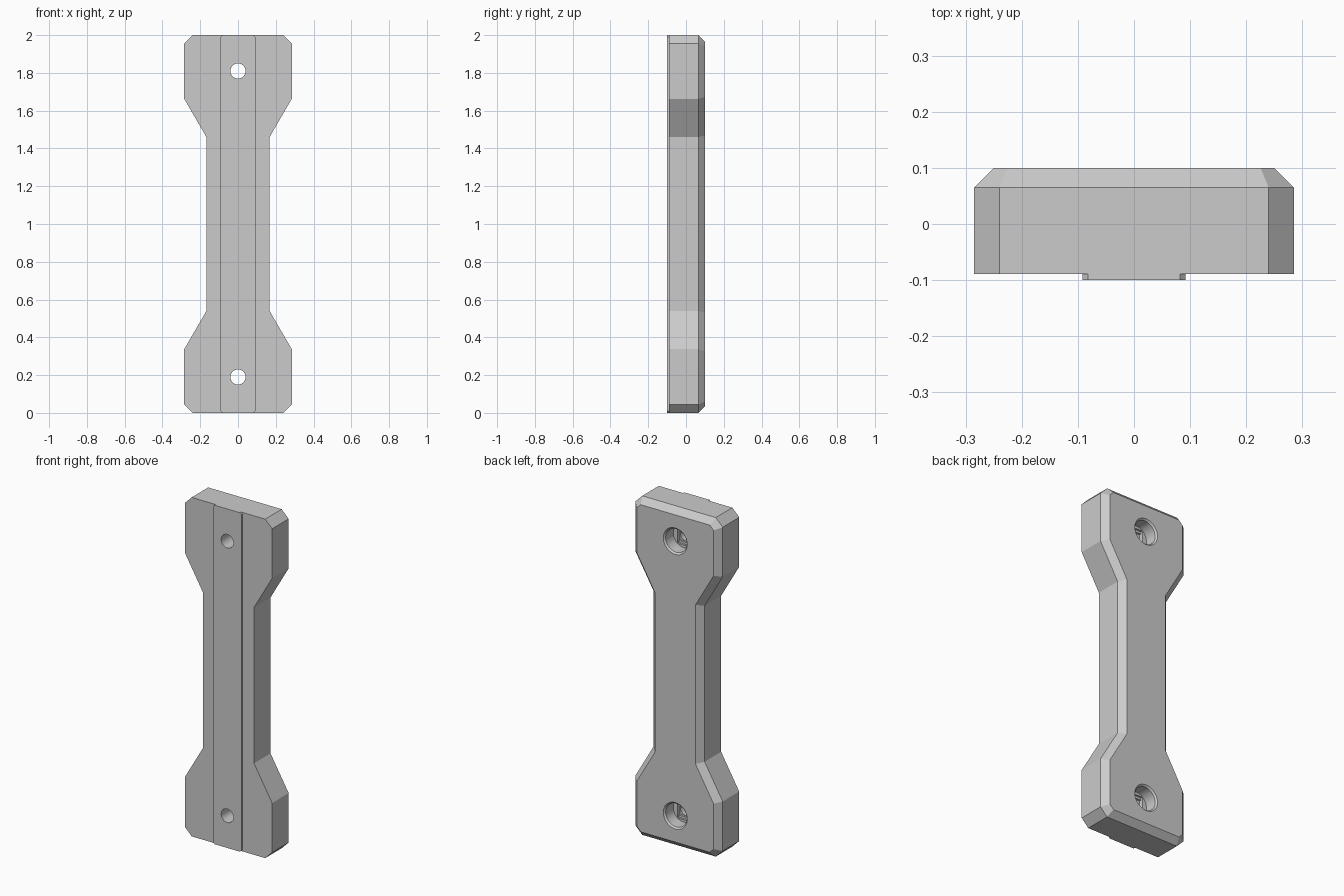
import bpy, bmesh, math
from mathutils import Matrix

cube = bpy.data.objects.get("Cube")
if cube:
    bpy.data.objects.remove(cube, do_unlink=True)

grey = bpy.data.materials.new("plain grey")
grey.use_nodes = True
colour = (0.6, 0.6, 0.6, 1)
grey.diffuse_color = colour
grey.node_tree.nodes["Principled BSDF"].inputs["Base Color"].default_value = colour


def finish(name, bm):
    bmesh.ops.recalc_face_normals(bm, faces=bm.faces)
    mesh = bpy.data.meshes.new(name)
    bm.to_mesh(mesh)
    bm.free()
    mesh.materials.append(grey)
    ob = bpy.data.objects.new(name, mesh)
    bpy.context.collection.objects.link(ob)
    return ob


def plate(name, quarter, front, back, chamfer=0):
    """Extrude a doubly symmetric outline along y, optionally bevelling the back rim."""
    right = quarter + [(x, 2 - z) for x, z in reversed(quarter)]
    outline = right + [(-x, z) for x, z in reversed(right)]
    bm = bmesh.new()
    cap = bm.faces.new([bm.verts.new((x, front, z)) for x, z in outline])
    ext = bmesh.ops.extrude_face_region(bm, geom=[cap])["geom"]
    for v in (g for g in ext if isinstance(g, bmesh.types.BMVert)):
        v.co.y = back - chamfer
    bmesh.ops.recalc_face_normals(bm, faces=bm.faces)
    if chamfer:
        face = next(g for g in ext if isinstance(g, bmesh.types.BMFace))
        bmesh.ops.inset_region(bm, faces=[face], thickness=chamfer, use_even_offset=True)
        for v in face.verts:
            v.co.y = back
    return finish(name, bm)


def round_cutter(z, front, back, r_front, r_back):
    bm = bmesh.new()
    bmesh.ops.create_cone(bm, cap_ends=True, segments=48, radius1=r_back,
                          radius2=r_front, depth=back - front)
    bm.transform(Matrix.Translation((0, (front + back) / 2, z))
                 @ Matrix.Rotation(math.pi / 2, 4, 'X'))
    return finish("hole_cutter", bm)


def box_cutter(z, width, height, front, back):
    bm = bmesh.new()
    bmesh.ops.create_cube(bm, size=1)
    bm.transform(Matrix.Translation((0, (front + back) / 2, z))
                 @ Matrix.Diagonal((width, back - front, height, 1)))
    return finish("step_cutter", bm)


def cut(ob, cutter):
    cutter.hide_render = True
    mod = ob.modifiers.new("cut", 'BOOLEAN')
    mod.operation, mod.solver, mod.object = 'DIFFERENCE', 'EXACT', cutter
    bpy.ops.object.select_all(action='DESELECT')
    bpy.context.view_layer.objects.active = ob
    ob.select_set(True)
    bpy.ops.object.modifier_apply(modifier=mod.name)
    bpy.data.objects.remove(cutter, do_unlink=True)


# Waisted body with a chamfered back rim, and the raised strip on its front
body = plate("body", [(0.24, 0), (0.285, 0.045), (0.285, 0.337), (0.167, 0.54)],
             -0.089, 0.1, 0.035)
strip = plate("front_strip", [(0.082, 0), (0.092, 0.01)], -0.1, -0.08)

# Screw holes: narrow bore, stepped floor, wide recess and chamfered mouth
for z in (0.19, 1.81):
    cut(body, round_cutter(z, 0.02, 0.12, 0.069, 0.069))
    cut(body, round_cutter(z, 0.088, 0.112, 0.066, 0.09))
    cut(body, box_cutter(z, 0.082, 0.108, 0.008, 0.04))
    cut(body, box_cutter(z, 0.082, 0.082, -0.004, 0.03))
    for part in (body, strip):
        cut(part, round_cutter(z, -0.15, 0.03, 0.04, 0.04))

for part in (body, strip):
    bpy.ops.object.select_all(action='DESELECT')
    bpy.context.view_layer.objects.active = part
    part.select_set(True)
    bpy.ops.object.shade_smooth_by_angle(angle=math.radians(20))
